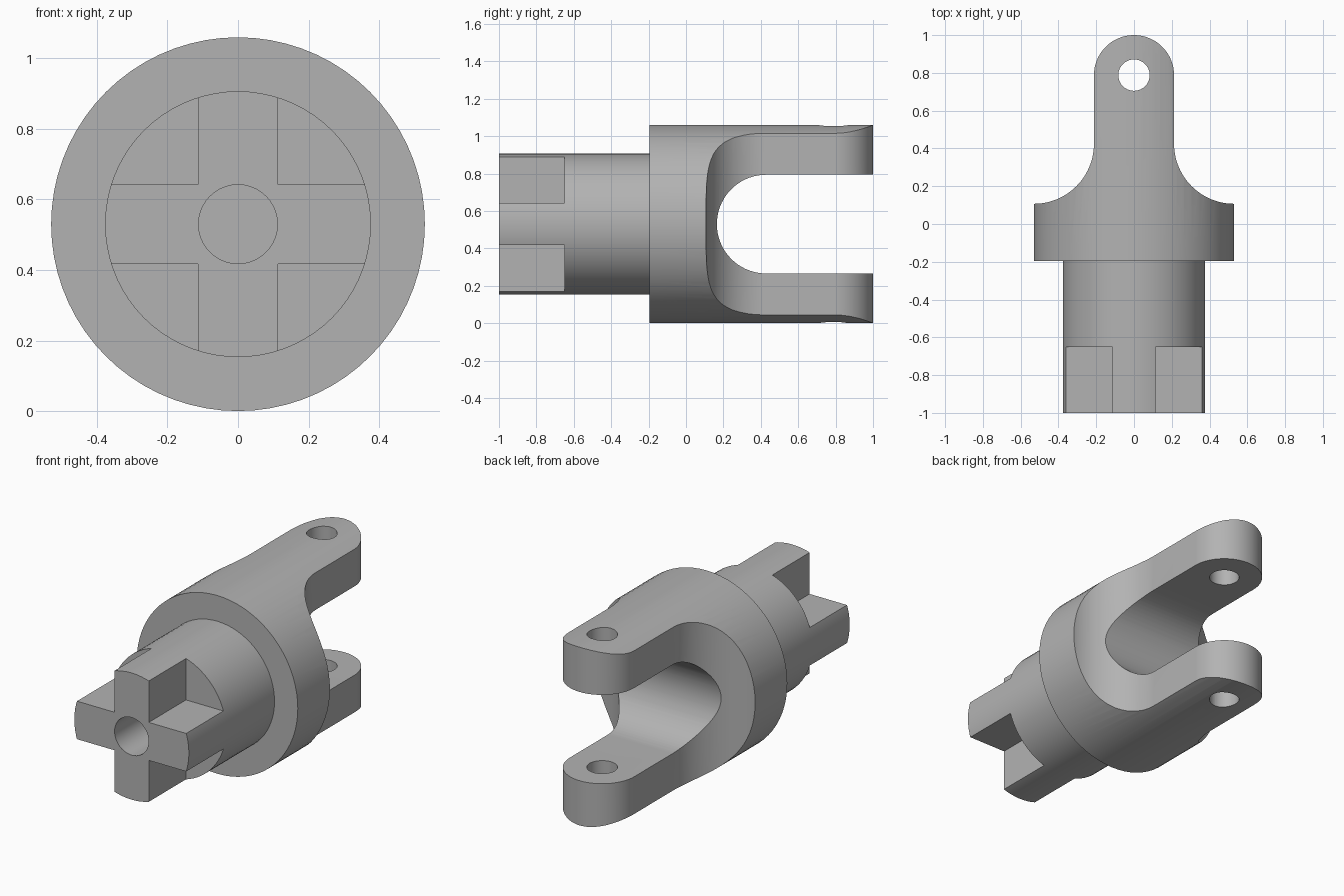
import bpy
import bmesh
from math import sin, cos, pi
from mathutils import Matrix, Vector

default = bpy.data.objects.get("Cube")
if default:
    bpy.data.objects.remove(default)

R = 0.53          # collar radius, also the axis height
SHAFT_R = 0.377
ARM = 0.212       # half width of a fork arm
KEY = 0.113       # half width of the cross, and bore radius
PIN_Y = 0.788

steel = bpy.data.materials.new("steel grey")
steel.use_nodes = True
colour = (0.45, 0.45, 0.45, 1)
steel.diffuse_color = colour
steel.node_tree.nodes["Principled BSDF"].inputs["Base Color"].default_value = colour


def arc(cx, cy, r, a0, a1, n=24):
    """Points on an arc, angles in half turns."""
    return [(cx + r * cos(pi * (a0 + (a1 - a0) * i / n)),
             cy + r * sin(pi * (a0 + (a1 - a0) * i / n))) for i in range(n + 1)]


def circle(r, cx=0, cy=0, n=72):
    return arc(cx, cy, r, 0, 2, n)[:-1]


def box(x0, x1, y0, y1):
    return [(x0, y0), (x1, y0), (x1, y1), (x0, y1)]


def prism(name, profile, lo, hi, axis):
    """Extrude a closed profile along one axis of the model."""
    place = {"x": lambda u, v, d: (d, u, v),
             "y": lambda u, v, d: (u, d, v),
             "z": lambda u, v, d: (u, v, d)}[axis]
    bm = bmesh.new()
    rings = [[bm.verts.new(place(u, v, d)) for u, v in profile] for d in (lo, hi)]
    bm.faces.new(rings[0])
    bm.faces.new(rings[1])
    for i in range(len(profile)):
        j = (i + 1) % len(profile)
        bm.faces.new((rings[0][i], rings[0][j], rings[1][j], rings[1][i]))
    bmesh.ops.recalc_face_normals(bm, faces=bm.faces)
    mesh = bpy.data.meshes.new(name)
    bm.to_mesh(mesh)
    bm.free()
    obj = bpy.data.objects.new(name, mesh)
    bpy.context.collection.objects.link(obj)
    mesh.materials.append(steel)
    return obj


def combine(target, other, operation):
    """Apply a boolean and discard the helper."""
    bpy.context.view_layer.objects.active = target
    mod = target.modifiers.new("boolean", "BOOLEAN")
    mod.operation, mod.solver, mod.object = operation, "EXACT", other
    bpy.ops.object.modifier_apply(modifier=mod.name)
    bpy.data.objects.remove(other)


def finish(obj):
    bpy.ops.object.select_all(action="DESELECT")
    obj.select_set(True)
    bpy.context.view_layer.objects.active = obj
    bpy.ops.object.shade_smooth_by_angle(angle=pi / 6)


# Fork and collar: round bar trimmed to the plan outline
fork = prism("fork_and_collar", circle(R, 0, R), -0.195, 1.1, "y")
fillet = 0.318
half = [(0.7, -0.3), (0.7, 0.107)]
half += arc(ARM + fillet, 0.107 + fillet, fillet, 1.5, 1.0)
half += arc(0, PIN_Y, ARM, 0, 0.5)
outline = half + [(-x, y) for x, y in reversed(half[:-1])]
combine(fork, prism("plan_trim", outline, -0.2, 1.3, "z"), "INTERSECT")

# Round-bottomed slot between the arms
slot_r = 0.264
slot = arc(0.429, R, slot_r, 1.5, 0.5, 36) + [(1.3, R + slot_r), (1.3, R - slot_r)]
combine(fork, prism("slot_cutter", slot, -1, 1, "x"), "DIFFERENCE")

# Pin holes through both arms
combine(fork, prism("pin_cutter", circle(0.083, 0, PIN_Y, 40), -0.2, 1.3, "z"), "DIFFERENCE")

# Shaft with four corner notches leaving a cross-shaped end
shaft = prism("shaft", circle(SHAFT_R, 0, R), -1, -0.195, "y")
for sx in (-1, 1):
    for sz in (-1, 1):
        notch = box(*sorted((sx * KEY, sx * 0.6)),
                    *sorted((R + sz * KEY, R + sz * 0.6)))
        combine(shaft, prism("notch_cutter", notch, -1.2, -0.65, "y"), "DIFFERENCE")

# Blind bore in the end of the shaft
combine(shaft, prism("bore_cutter", circle(KEY - 0.001, 0, R, 40), -1.2, -0.65 + 0.002, "y"),
        "DIFFERENCE")

finish(fork)
finish(shaft)
